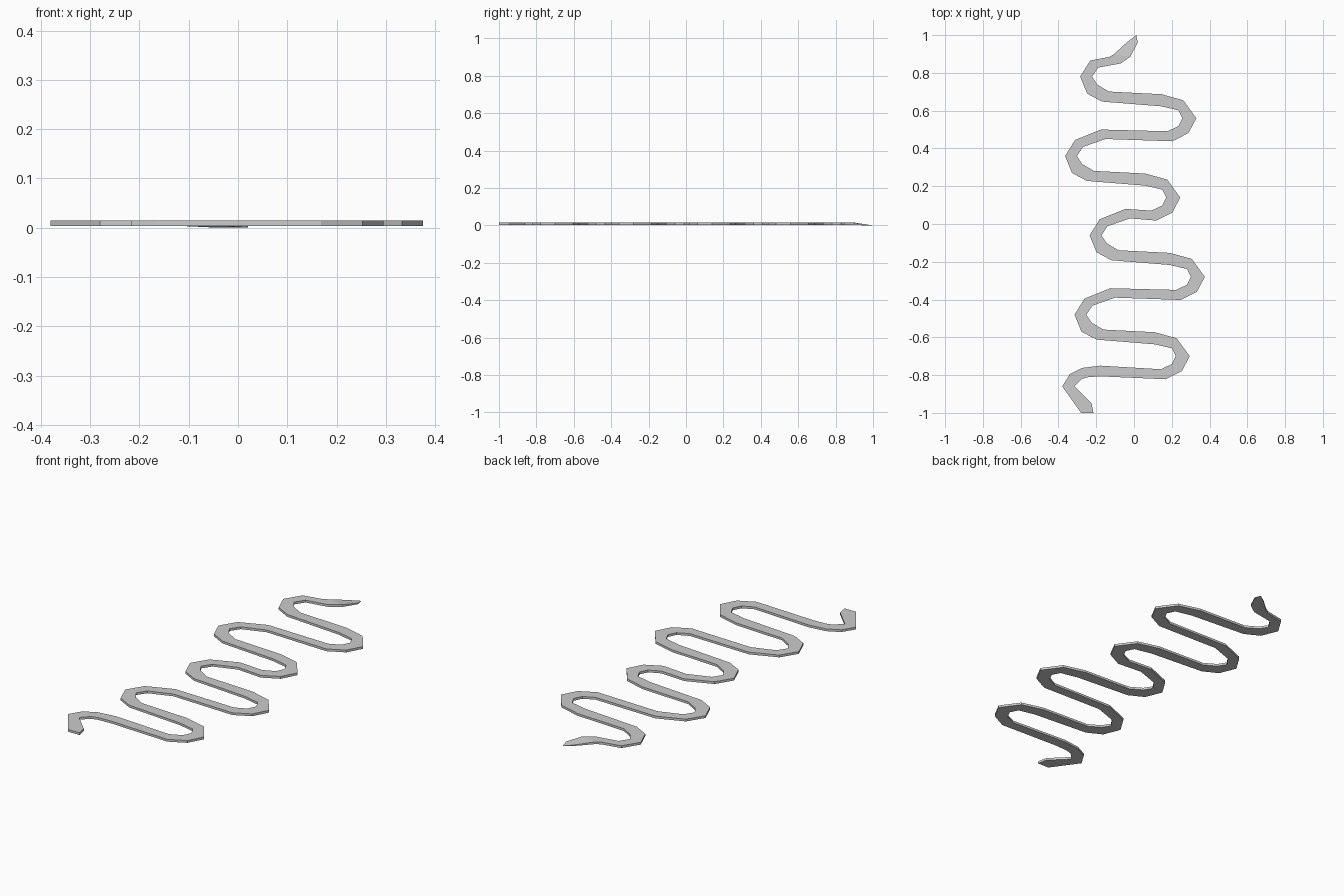
import bpy, bmesh

if "Cube" in bpy.data.objects:
    bpy.data.objects.remove(bpy.data.objects["Cube"])

# Turn profiles: (outer x, outer y, inner x, inner y) from the outer tip of a bend
RIGHT = [(-.185, .127, -.185, .063), (-.069, .095, -.095, .042), (0, 0, -.074, 0),
         (-.042, -.079, -.095, -.042), (-.127, -.122, -.153, -.069)]
LEFT = [(.19, .14, .215, .09), (.053, .085, .095, .048), (0, 0, .063, 0),
        (.037, -.09, .09, -.042), (.116, -.132, .153, -.079)]
right_tips = [.33, .245, .375, .295]
left_tips = [-.285, -.365, -.235, -.315]

# Each station stores the west/north edge point, the other edge point
stations = [((-.04, .96), (.02, .96)), ((-.105, .90), (-.02, .885)),
            ((-.13, .885), (-.07, .85))]


def add_turn(profile, tip, y, flip):
    for ox, oy, ix, iy in profile:
        outer, inner = (tip + ox, y + oy), (tip + ix, y + iy)
        stations.append((inner, outer) if flip else (outer, inner))


for i in range(4):
    y = .78 - .42 * i
    add_turn(LEFT[1:] if i == 0 else LEFT, left_tips[i], y, False)
    add_turn(RIGHT, right_tips[i], y - .22, True)

# Tail end
stations += [((-.18, -.75), (-.17, -.807)), ((-.275, -.762), (-.24, -.81)),
             ((-.34, -.795), (-.275, -.82)), ((-.38, -.86), (-.315, -.86)),
             ((-.28, -1.0), (-.225, -.95)), ((-.28, -1.0), (-.215, -1.0))]

# Slab body swept along the stations
bm = bmesh.new()
rings = []
for i, (a, b) in enumerate(stations):
    low = 0.0 if i == 0 else .003
    high = .006 if i == 0 else .015
    rings.append([bm.verts.new((*a, low)), bm.verts.new((*b, low)),
                  bm.verts.new((*b, high)), bm.verts.new((*a, high))])
for r, s in zip(rings, rings[1:]):
    for k in range(4):
        n = (k + 1) % 4
        bm.faces.new((r[k], r[n], s[n], s[k]))
bm.faces.new(rings[-1])

# Pointed flat tip closing down to the ground
tip = bm.verts.new((.012, 1.0, 0))
for k in range(4):
    bm.faces.new((rings[0][k], tip, rings[0][(k + 1) % 4]))

bmesh.ops.remove_doubles(bm, verts=bm.verts, dist=1e-5)
bmesh.ops.recalc_face_normals(bm, faces=bm.faces)
mesh = bpy.data.meshes.new("winding_path")
bm.to_mesh(mesh)
bm.free()
bpy.context.collection.objects.link(bpy.data.objects.new("winding_path", mesh))
